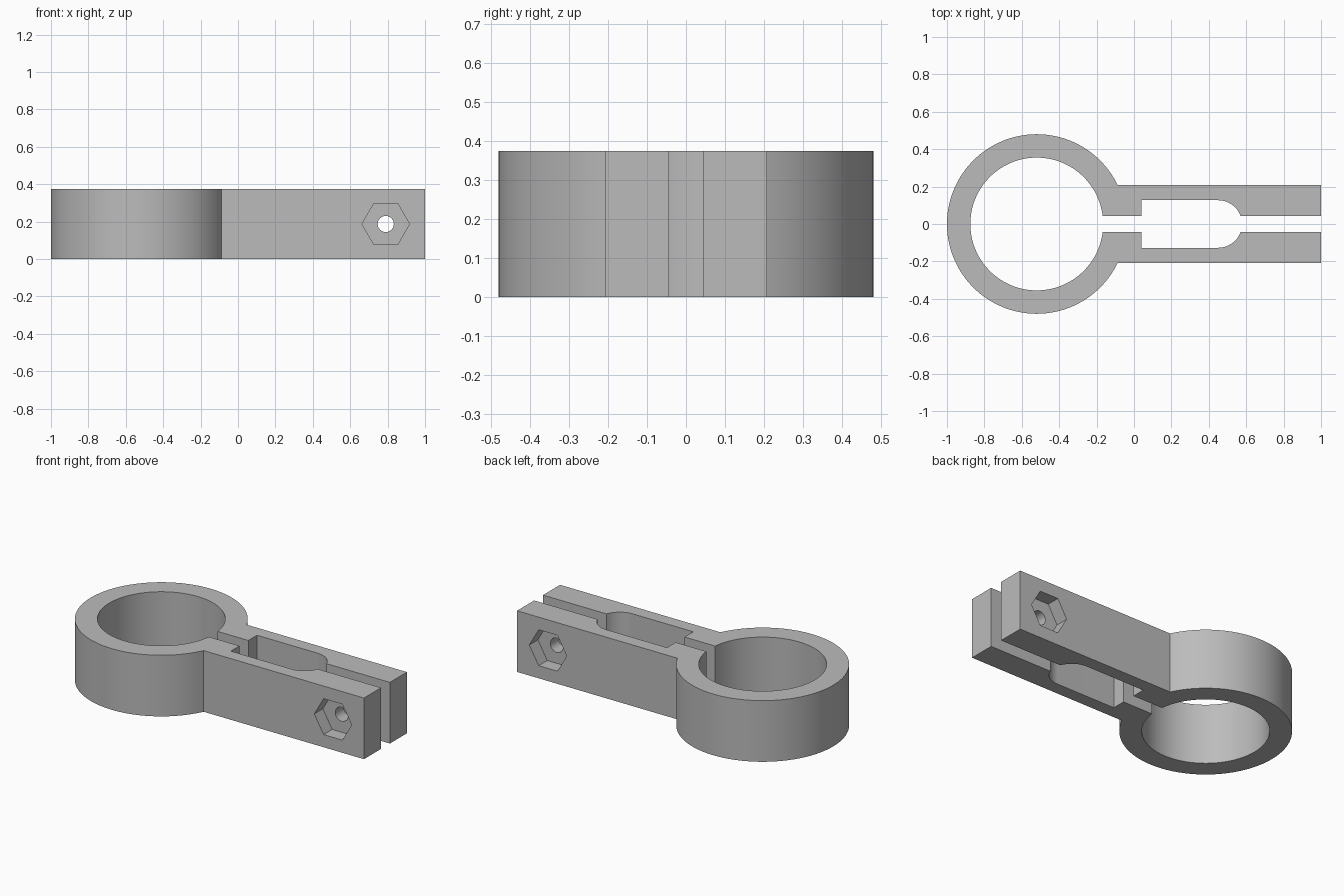
import bpy, bmesh
from math import sin, cos, asin, pi, radians, sqrt
from mathutils import Matrix

if "Cube" in bpy.data.objects:
    bpy.data.objects.remove(bpy.data.objects["Cube"])

HEIGHT = 0.375
RING_X, R_OUT, R_IN = -0.52, 0.48, 0.355
ARM_Y, SLOT_Y = 0.208, 0.043
POCKET_X0, POCKET_X1, POCKET_R = 0.04, 0.45, 0.127
BOLT_X, BOLT_R, NUT_R, NUT_DEPTH = 0.79, 0.043, 0.127, 0.083

grey = bpy.data.materials.new("Grey")
grey.use_nodes = True
grey.diffuse_color = (0.5, 0.5, 0.5, 1)
grey.node_tree.nodes["Principled BSDF"].inputs["Base Color"].default_value = (0.5, 0.5, 0.5, 1)


def arc(cx, r, a0, a1, n):
    steps = [a0 + (a1 - a0) * i / n for i in range(n + 1)]
    return [(cx + r * cos(a), r * sin(a)) for a in steps]


def new_object(name, bm):
    bmesh.ops.recalc_face_normals(bm, faces=bm.faces)
    mesh = bpy.data.meshes.new(name)
    bm.to_mesh(mesh)
    bm.free()
    mesh.materials.append(grey)
    obj = bpy.data.objects.new(name, mesh)
    bpy.context.collection.objects.link(obj)
    return obj


# Clamp outline: inner edge of one jaw, its mirror image, then round the outside
half = [(1, SLOT_Y)]
half += arc(POCKET_X1, POCKET_R, asin(SLOT_Y / POCKET_R), pi / 2, 16)
half += [(POCKET_X0, POCKET_R), (POCKET_X0, SLOT_Y)]
half += arc(RING_X, R_IN, asin(SLOT_Y / R_IN), pi, 64)
outline = half + [(x, -y) for x, y in reversed(half[:-1])]
join = asin(ARM_Y / R_OUT)
outline += [(1, -ARM_Y)] + arc(RING_X, R_OUT, -join, join - 2 * pi, 128) + [(1, ARM_Y)]

bm = bmesh.new()
base = bm.faces.new([bm.verts.new((x, y, 0)) for x, y in outline])
grown = bmesh.ops.extrude_face_region(bm, geom=[base], use_keep_orig=True)
top = [v for v in grown["geom"] if isinstance(v, bmesh.types.BMVert)]
bmesh.ops.translate(bm, verts=top, vec=(0, 0, HEIGHT))
clamp = new_object("pipe_clamp", bm)


# Bolt hole and the hexagonal nut pockets on both outer sides
def cutter(name, sides, radius, y, length):
    bm = bmesh.new()
    place = Matrix.Translation((BOLT_X, y, HEIGHT / 2)) @ Matrix.Rotation(pi / 2, 4, "X")
    place = place @ Matrix.Rotation(pi / 2, 4, "Z")
    bmesh.ops.create_cone(bm, cap_ends=True, segments=sides, radius1=radius,
                          radius2=radius, depth=length, matrix=place)
    # A hexagon has its points along the arm
    if sides == 6:
        wide = max(v.co.x for v in bm.verts) - BOLT_X
        if wide < radius * 0.95:
            turn = Matrix.Rotation(pi / 6, 3, "Y")
            bmesh.ops.rotate(bm, verts=bm.verts, cent=(BOLT_X, y, HEIGHT / 2), matrix=turn)
    return new_object(name, bm)


cutters = [cutter("bolt_hole_cutter", 32, BOLT_R, 0, 1)]
for side in (-1, 1):
    cutters.append(cutter("nut_pocket_cutter", 6, NUT_R, side * ARM_Y, 2 * NUT_DEPTH))

bpy.ops.object.select_all(action="DESELECT")
bpy.context.view_layer.objects.active = clamp
clamp.select_set(True)
for tool in cutters:
    tool.hide_render = True
    mod = clamp.modifiers.new("cut", "BOOLEAN")
    mod.operation, mod.solver, mod.object = "DIFFERENCE", "EXACT", tool
    bpy.ops.object.modifier_apply(modifier=mod.name)
    bpy.data.objects.remove(tool)

bpy.ops.object.shade_smooth_by_angle(angle=radians(30))
